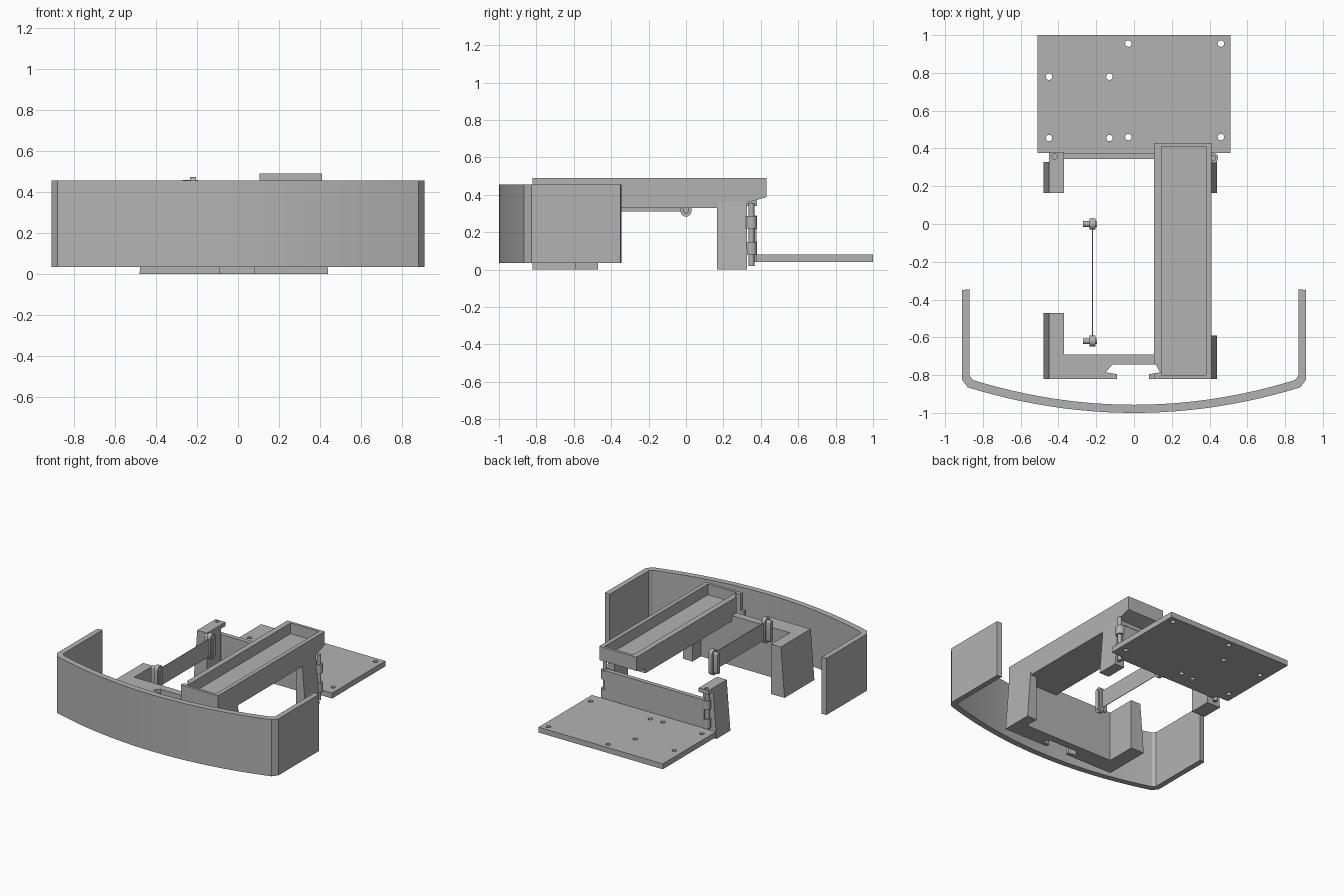
import bpy, bmesh, math
from mathutils import Vector

if "Cube" in bpy.data.objects:
    bpy.data.objects.remove(bpy.data.objects["Cube"])

grey = bpy.data.materials.new("plain_grey")
grey.diffuse_color = (0.45, 0.45, 0.45, 1)
grey.use_nodes = True
grey.node_tree.nodes["Principled BSDF"].inputs["Base Color"].default_value = grey.diffuse_color


def extrude(name, profile, a, b, axis="z"):
    """Extrude a 2D profile from a to b. axis z: profile is xy, axis x: profile is yz."""
    bm = bmesh.new()
    place = (lambda p, h: (p[0], p[1], h)) if axis == "z" else (lambda p, h: (h, p[0], p[1]))
    low = [bm.verts.new(place(p, a)) for p in profile]
    high = [bm.verts.new(place(p, b)) for p in profile]
    bm.faces.new(low[::-1])
    bm.faces.new(high)
    n = len(profile)
    for i in range(n):
        j = (i + 1) % n
        bm.faces.new((low[i], low[j], high[j], high[i]))
    bmesh.ops.recalc_face_normals(bm, faces=bm.faces)
    me = bpy.data.meshes.new(name)
    bm.to_mesh(me)
    bm.free()
    ob = bpy.data.objects.new(name, me)
    bpy.context.collection.objects.link(ob)
    me.materials.append(grey)
    return ob


def box(name, x0, x1, y0, y1, z0, z1):
    return extrude(name, [(x0, y0), (x1, y0), (x1, y1), (x0, y1)], z0, z1)


def cylinder(name, x, y, r, z0, z1, n=20):
    ring = [(x + r * math.cos(math.tau * i / n), y + r * math.sin(math.tau * i / n)) for i in range(n)]
    ob = extrude(name, ring, z0, z1)
    smooth(ob)
    return ob


def smooth(ob):
    bpy.ops.object.select_all(action="DESELECT")
    ob.select_set(True)
    bpy.context.view_layer.objects.active = ob
    bpy.ops.object.shade_smooth_by_angle(angle=math.radians(30))


def cut(ob, cutter):
    mod = ob.modifiers.new("cut", "BOOLEAN")
    mod.operation, mod.solver, mod.object = "DIFFERENCE", "EXACT", cutter
    bpy.context.view_layer.objects.active = ob
    bpy.ops.object.modifier_apply(modifier=mod.name)
    bpy.data.objects.remove(cutter)


def flare(ob, top):
    """Lean the outer side faces inward toward the top."""
    for v in ob.data.vertices:
        if v.co.z > top - 0.001:
            if v.co.x < -0.47:
                v.co.x = -0.45
            elif v.co.x > 0.43:
                v.co.x = 0.41


# Curved bumper wall
def bow(half, front, rise, n=24):
    pts = []
    for i in range(n + 1):
        x = -half + 2 * half * i / n
        pts.append((x, front + rise * (x / half) ** 2))
    return pts


outer = [(-0.91, -0.35), (-0.91, -0.825)] + bow(0.88, -1.0, 0.135) + [(0.91, -0.825), (0.91, -0.35)]
inner = [(-0.87, -0.345), (-0.87, -0.805)] + bow(0.85, -0.957, 0.13) + [(0.87, -0.805), (0.87, -0.345)]
smooth(extrude("curved_bumper", outer + inner[::-1], 0.035, 0.455))

# Front frame: U-shaped with a dovetail slot in its face
slot = [(-0.09, -0.82), (-0.09, -0.795), (-0.15, -0.785), (-0.115, -0.745),
        (0.115, -0.745), (0.15, -0.785), (0.08, -0.795), (0.08, -0.82)]
front = [(-0.48, -0.82)] + slot + [(0.44, -0.82), (0.44, -0.59), (0.36, -0.59), (0.36, -0.69),
                                   (-0.37, -0.69), (-0.37, -0.47), (-0.48, -0.47)]
flare(extrude("front_frame", front, 0, 0.37), 0.37)

# Rear legs and hinge lugs
flare(box("rear_left_leg", -0.48, -0.37, 0.165, 0.327, 0, 0.37), 0.37)
flare(box("rear_right_leg", 0.36, 0.44, 0.165, 0.327, 0, 0.36), 0.36)
lug = box("left_hinge_lug", -0.45, -0.37, 0.325, 0.38, 0.34, 0.37)
cut(lug, cylinder("cutter", -0.42, 0.357, 0.014, 0.36, 0.4))

# Open tray along the right side, with a tapered tail
side = [(-0.82, 0.33), (0.325, 0.33), (0.325, 0.357), (0.43, 0.387), (0.43, 0.49), (-0.82, 0.49)]
tray = extrude("long_tray", side, 0.105, 0.41, "x")
cut(tray, box("cutter", 0.145, 0.38, -0.80, 0.41, 0.41, 0.6))
cut(tray, extrude("cutter", [(0.08, -0.795), (0.138, -0.785), (0.115, -0.745), (0.08, -0.745)], 0.2, 0.6))

# Swing plate with upright panel and screw holes
plate = box("rear_plate", -0.51, 0.51, 0.375, 1.0, 0.04, 0.08)
for x, y in [(-0.45, 0.78), (-0.13, 0.78), (-0.45, 0.455), (-0.13, 0.455),
             (-0.03, 0.955), (0.46, 0.955), (-0.03, 0.46), (0.46, 0.46)]:
    cut(plate, cylinder("cutter", x, y, 0.017, 0, 0.2))
box("plate_upright", -0.41, 0.41, 0.343, 0.376, 0.04, 0.29)

# Hinge pins and barrels at both ends of the upright
for s, label in ((-1, "left"), (1, "right")):
    cylinder(label + "_hinge_pin", s * 0.42, 0.35, 0.015, 0.02, 0.355)
    for z0, z1 in ((0.08, 0.148), (0.22, 0.285)):
        cylinder(label + "_hinge_barrel", s * 0.415, 0.35, 0.03, z0, z1)


# Two rounded link pieces joined by a thin strap
def stadium(cy, r, z0, z1, n=8):
    pts = []
    for cz, start in ((z1 - r, 0), (z0 + r, math.pi)):
        for i in range(n + 1):
            t = start + math.pi * i / n
            pts.append((cy + r * math.cos(t), cz + r * math.sin(t)))
    return pts


for cy, label in ((0, "rear"), (-0.62, "front")):
    smooth(extrude(label + "_link_body", stadium(cy, 0.029, 0.283, 0.473), -0.235, -0.205, "x"))
    smooth(extrude(label + "_link_core", stadium(cy, 0.015, 0.30, 0.458), -0.27, -0.195, "x"))
box("link_strap", -0.222, -0.218, -0.62, 0, 0.31, 0.44)
